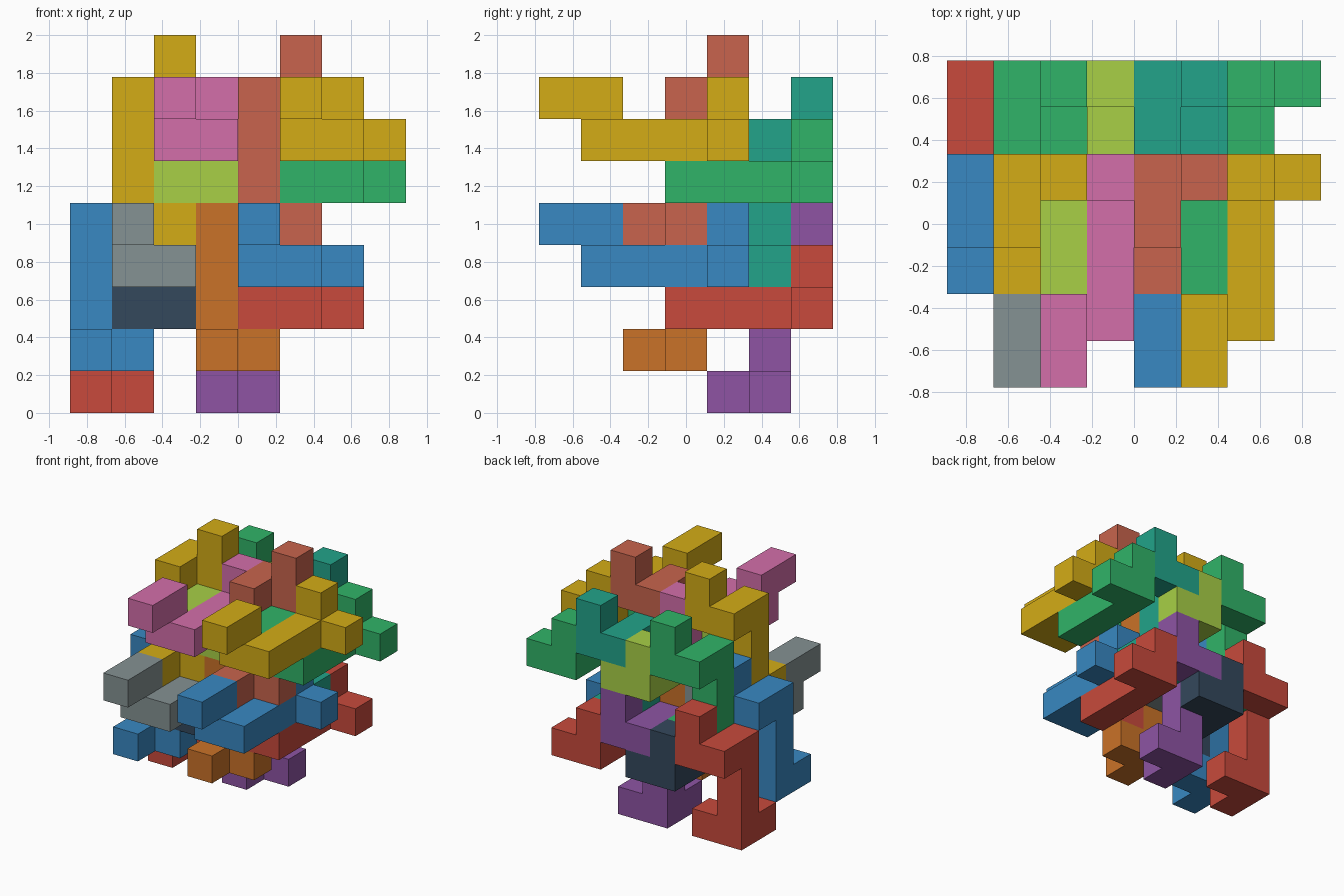
import bpy, bmesh
from mathutils import Vector

if "Cube" in bpy.data.objects:
    bpy.data.objects.remove(bpy.data.objects["Cube"])

U = 2 / 9                                   # edge of one cube cell
ORIGIN = Vector((-4 * U, -3.5 * U, 0))      # corner of cell (0, 0, 0)

# Cells of the two nine-cube piece shapes: a bar of four with a fork at one end and a hook at the other
LYING = [(6, j, 6) for j in range(1, 5)] + [(7, 4, 6), (6, 4, 7), (5, 1, 6), (5, 1, 7), (5, 0, 7)]
STANDING = [(4, 3, k) for k in range(4, 8)] + [(5, 3, 4), (4, 2, 4), (4, 4, 7), (5, 4, 7), (5, 4, 8)]

# Both shapes repeat at these steps
STEPS = [(0, 0, 0), (-1, 0, -3), (0, 2, -1), (-1, 2, -4)]
COLUMNS = {"right": 0, "left": -3}

COLOURS = {
    "yellow": (212, 172, 22), "blue": (56, 136, 194), "green": (48, 180, 104),
    "red": (200, 74, 60), "pink": (212, 110, 170), "grey": (133, 146, 147),
    "lime": (168, 208, 70), "navy": (52, 72, 92), "coral": (200, 100, 77),
    "orange": (202, 114, 40), "teal": (34, 164, 138), "purple": (142, 84, 164),
}
PIECES = {
    ("lying", "right"): ["yellow", "blue", "green", "red"],
    ("lying", "left"): ["pink", "grey", "lime", "navy"],
    ("standing", "right"): ["coral", "orange", "teal", "purple"],
    ("standing", "left"): ["yellow", "blue", "green", "red"],
}


def material(name):
    mat = bpy.data.materials.get(name)
    if not mat:
        mat = bpy.data.materials.new(name)
        linear = [((c / 255 + 0.055) / 1.055) ** 2.4 for c in COLOURS[name]]
        mat.diffuse_color = (*linear, 1)
        mat.use_nodes = True
        mat.node_tree.nodes["Principled BSDF"].inputs["Base Color"].default_value = mat.diffuse_color
    return mat


def build_piece(name, cells, colour):
    """Join cells into one solid, keeping only the outer skin."""
    cells = set(cells)
    bm = bmesh.new()
    for cell in cells:
        for axis in range(3):
            for sign in (-1, 1):
                beside = list(cell)
                beside[axis] += sign
                if tuple(beside) in cells:
                    continue
                b, c = (axis + 1) % 3, (axis + 2) % 3
                corners = []
                for db, dc in ((0, 0), (1, 0), (1, 1), (0, 1)):
                    p = Vector(cell)
                    p[axis] += sign > 0
                    p[b] += db
                    p[c] += dc
                    corners.append(bm.verts.new(ORIGIN + p * U))
                bm.faces.new(corners if sign > 0 else corners[::-1])
    bmesh.ops.remove_doubles(bm, verts=bm.verts[:], dist=1e-4)
    # Merge flat neighbouring squares into clean faces
    bmesh.ops.dissolve_limit(bm, angle_limit=0.01, verts=bm.verts[:], edges=bm.edges[:])
    mesh = bpy.data.meshes.new(name)
    bm.to_mesh(mesh)
    bm.free()
    mesh.materials.append(material(colour))
    bpy.context.collection.objects.link(bpy.data.objects.new(name, mesh))


# Interlocking pieces
for (pose, side), colours in PIECES.items():
    shape = LYING if pose == "lying" else STANDING
    for (dx, dy, dz), colour in zip(STEPS, colours):
        dx += COLUMNS[side]
        cells = [(i + dx, j + dy, k + dz) for i, j, k in shape]
        build_piece(f"{pose}_{side}_{colour}_piece", cells, colour)
